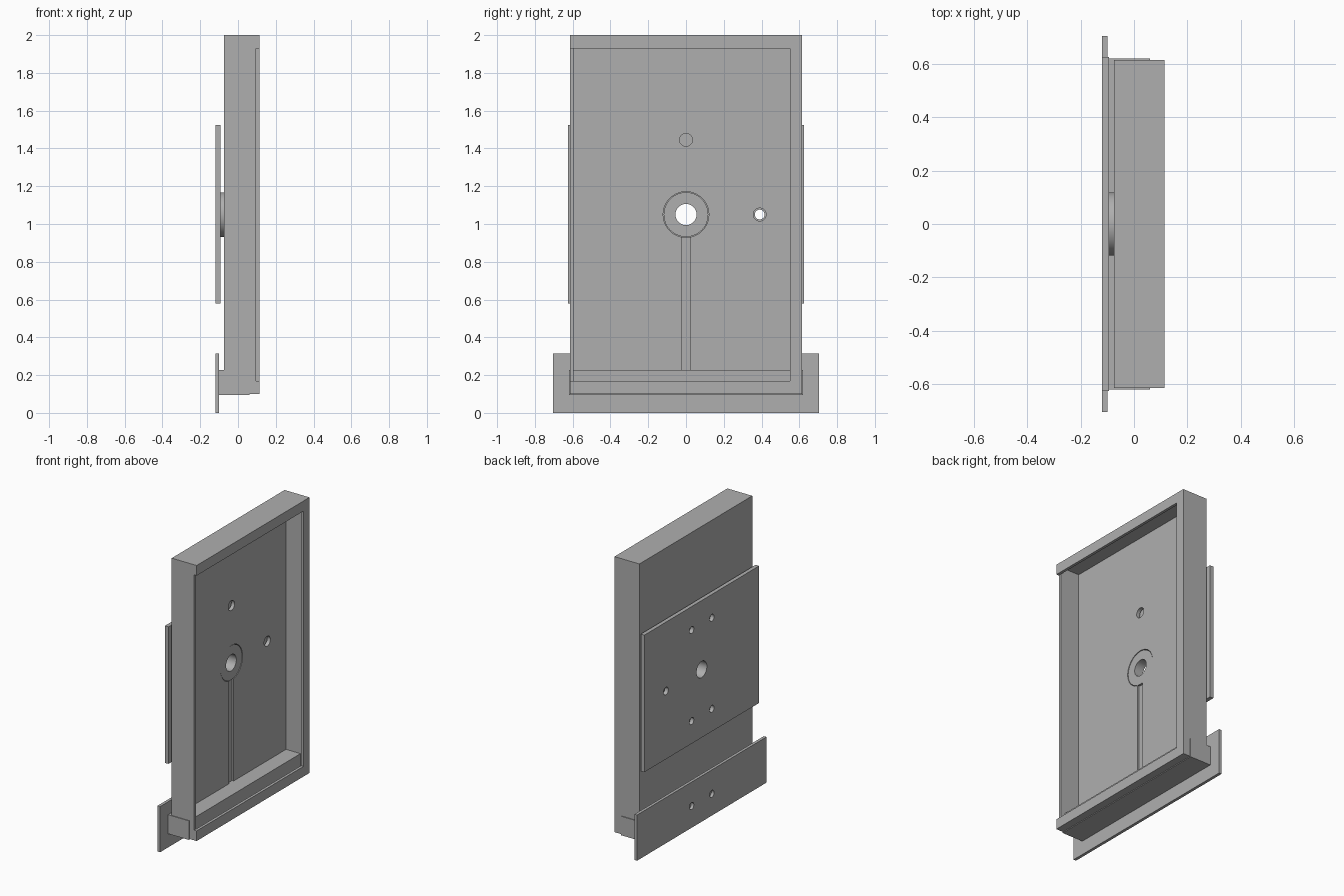
import bpy
import math

old = bpy.data.objects.get("Cube")
if old:
    bpy.data.objects.remove(old, do_unlink=True)

GREY = (0.43, 0.43, 0.43, 1)
grey = bpy.data.materials.new("plain grey")
grey.use_nodes = True
grey.diffuse_color = GREY
grey.node_tree.nodes["Principled BSDF"].inputs["Base Color"].default_value = GREY


def finish(name):
    ob = bpy.context.object
    ob.name = name
    bpy.ops.object.transform_apply(location=True, rotation=True, scale=True)
    ob.data.materials.append(grey)
    return ob


def box(name, x, y, z):
    """Box from (low, high) ranges on each axis."""
    bpy.ops.mesh.primitive_cube_add(size=1, location=[sum(r) / 2 for r in (x, y, z)])
    bpy.context.object.scale = [r[1] - r[0] for r in (x, y, z)]
    return finish(name)


def disc(name, x, y, z, radius, sides=48):
    """Cylinder lying along x."""
    bpy.ops.mesh.primitive_cylinder_add(
        vertices=sides, radius=radius, depth=x[1] - x[0],
        location=(sum(x) / 2, y, z), rotation=(0, math.pi / 2, 0))
    return finish(name)


def cut(target, cutters):
    """Subtract each cutter, then throw it away."""
    for cutter in cutters:
        mod = target.modifiers.new("cut", "BOOLEAN")
        mod.operation = "DIFFERENCE"
        mod.solver = "EXACT"
        mod.object = cutter
        bpy.context.view_layer.objects.active = target
        bpy.ops.object.modifier_apply(modifier=mod.name)
        bpy.data.objects.remove(cutter, do_unlink=True)


def smooth(ob):
    bpy.ops.object.select_all(action="DESELECT")
    ob.select_set(True)
    bpy.context.view_layer.objects.active = ob
    bpy.ops.object.shade_smooth_by_angle(angle=math.radians(30))


THROUGH = (-0.3, 0.3)
AXIS_Z = 1.05
SIDE_Y = 0.39

# Shallow case with a three-sided lip, open for a sliding panel
case = box("case", (-0.075, 0.115), (-0.615, 0.615), (0.1, 2.0))
cut(case, [
    box("cavity", (-0.05, 0.096), (-0.595, 0.595), (0.12, 1.98)),
    box("panel_slot", (0.095, 0.2), (-0.7, 0.55), (0.17, 1.93)),
    box("cable_groove", (-0.062, 0.0), (-0.025, 0.025), (0.2, AXIS_Z)),
    disc("hub_opening", THROUGH, 0, AXIS_Z, 0.121),
    disc("upper_hole", (-0.3, 0), 0, 1.445, 0.034),
    disc("side_hole", (-0.3, 0), SIDE_Y, AXIS_Z, 0.034),
])
smooth(case)

# Foot block through the lower end of the case
box("foot_block", (-0.1, 0.06), (-0.62, 0.62), (0.095, 0.226))

# Hub ring joining the case to the mounting plate
hub = disc("hub_ring", (-0.093, -0.052), 0, AXIS_Z, 0.118)
cut(hub, [disc("hub_bore", THROUGH, 0, AXIS_Z, 0.056)])
smooth(hub)

# Mounting plate with a centre bore, a side hole and four screw holes
plate = box("mounting_plate", (-0.12, -0.093), (-0.625, 0.625), (0.58, 1.525))
cut(plate, [disc("plate_bore", THROUGH, 0, AXIS_Z, 0.056),
            disc("plate_side_hole", THROUGH, SIDE_Y, AXIS_Z, 0.026)])
cut(plate, [disc("screw_hole", THROUGH, sy * 0.11, AXIS_Z + sz * 0.314, 0.024)
            for sy in (-1, 1) for sz in (-1, 1)])
smooth(plate)

# Wide foot plate with two screw holes
foot = box("foot_plate", (-0.12, -0.1), (-0.705, 0.705), (0, 0.315))
cut(foot, [disc("foot_hole", THROUGH, s * 0.11, 0.15, 0.024) for s in (-1, 1)])
smooth(foot)
